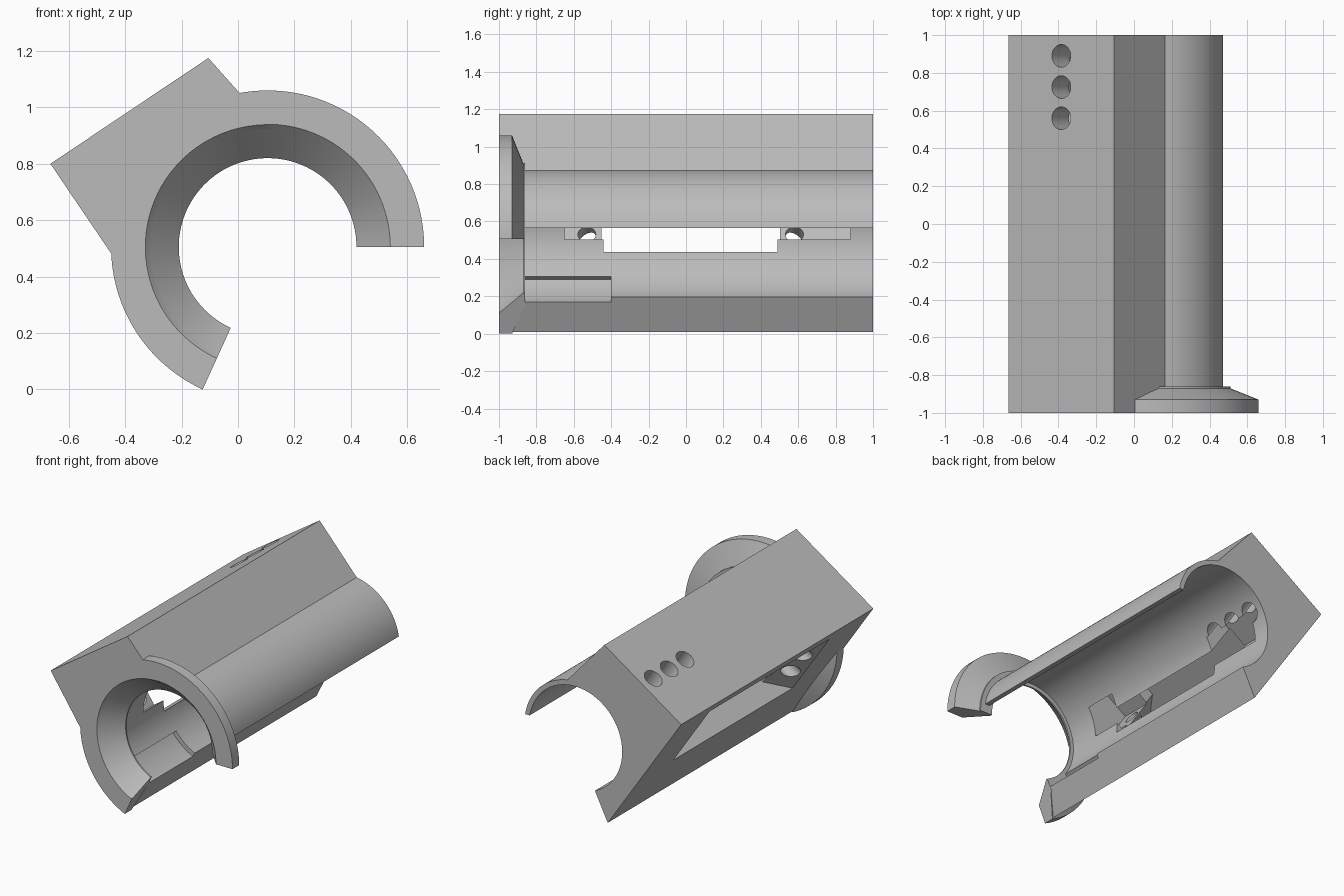
import bpy, bmesh, math
from mathutils import Vector

if "Cube" in bpy.data.objects:
    bpy.data.objects.remove(bpy.data.objects["Cube"])

CX, CZ = 0.105, 0.505           # bore axis
BORE, TUBE = 0.34, 0.372
CUT = math.radians(245.5)       # lower end of the open arc
CORNER = Vector((-0.665, 0, 0.80))
ACROSS = Vector((0.83, 0, 0.558))   # along the top face of the block
DOWN = Vector((0.558, 0, -0.83))    # along the side face of the block

grey = bpy.data.materials.new("plain grey")
grey.use_nodes = True
grey.diffuse_color = (0.5, 0.5, 0.5, 1)
grey.node_tree.nodes["Principled BSDF"].inputs["Base Color"].default_value = (0.5, 0.5, 0.5, 1)


def finish(name, bm):
    bmesh.ops.recalc_face_normals(bm, faces=bm.faces)
    mesh = bpy.data.meshes.new(name)
    bm.to_mesh(mesh)
    bm.free()
    mesh.materials.append(grey)
    obj = bpy.data.objects.new(name, mesh)
    bpy.context.collection.objects.link(obj)
    return obj


def polar(r, angle):
    return CX + r * math.cos(angle), CZ + r * math.sin(angle)


def arc(r, start, end, steps=64):
    return [polar(r, start + (end - start) * i / steps) for i in range(steps + 1)]


def prism(name, outline, y0, y1):
    """Extrude an x-z outline along y."""
    bm = bmesh.new()
    face = bm.faces.new([bm.verts.new((x, y0, z)) for x, z in outline])
    new = bmesh.ops.extrude_face_region(bm, geom=[face])["geom"]
    bmesh.ops.translate(bm, vec=(0, y1 - y0, 0),
                        verts=[v for v in new if isinstance(v, bmesh.types.BMVert)])
    return finish(name, bm)


def revolve(name, profile, start, end, steps=72):
    """Sweep a closed (radius, y) profile about the bore axis."""
    bm = bmesh.new()
    rings = []
    for i in range(steps + 1):
        angle = start + (end - start) * i / steps
        ring = []
        for r, y in profile:
            x, z = polar(r, angle)
            ring.append(bm.verts.new((x, y, z)))
        rings.append(ring)
    n = len(profile)
    for a, b in zip(rings, rings[1:]):
        for j in range(n):
            bm.faces.new((a[j], a[(j + 1) % n], b[(j + 1) % n], b[j]))
    bm.faces.new(rings[0])
    bm.faces.new(rings[-1])
    return finish(name, bm)


def place(a, b, y):
    return CORNER + ACROSS * a + DOWN * b + Vector((0, y, 0))


def wedge(name, near, far):
    """Convex cutter between two rectangles (a, b0, b1, y0, y1) in the block's frame."""
    bm = bmesh.new()
    for a, b0, b1, y0, y1 in (near, far):
        for b in (b0, b1):
            for y in (y0, y1):
                bm.verts.new(place(a, b, y))
    bmesh.ops.convex_hull(bm, input=bm.verts)
    return finish(name, bm)


def drill(name, start, end, radius):
    """Round cutter between two points."""
    axis = end - start
    bm = bmesh.new()
    bmesh.ops.create_cone(bm, cap_ends=True, segments=32, radius1=radius,
                          radius2=radius, depth=axis.length)
    bmesh.ops.rotate(bm, verts=bm.verts, matrix=axis.to_track_quat("Z", "Y").to_matrix())
    bmesh.ops.translate(bm, verts=bm.verts, vec=(start + end) / 2)
    return finish(name, bm)


def carve(obj, cutter):
    mod = obj.modifiers.new("cut", "BOOLEAN")
    mod.operation, mod.solver, mod.object = "DIFFERENCE", "EXACT", cutter
    bpy.context.view_layer.objects.active = obj
    bpy.ops.object.modifier_apply(modifier=mod.name)
    bpy.data.objects.remove(cutter)


# Body: block and thin half tube in one section
tube_end = math.asin(0.06 / TUBE)
tube_top = math.acos(0.06 / TUBE)
outline = [(-0.13, 0.01), (-0.665, 0.80), (-0.105, 1.175)]
outline += arc(TUBE, tube_top, tube_end, 32)
outline += arc(BORE, math.asin(0.06 / BORE), CUT, 80)
body = prism("body", outline, -1, 1)

# Funnel mouth
carve(body, prism("mouth_cutter", arc(0.402, 0, math.tau * 71 / 72, 71), -1.01, -0.96))
carve(body, revolve("funnel_cutter", [(0.2, -1.01), (0.442, -1.01), (0.32, -0.865), (0.2, -0.865)],
                    -0.3, CUT + 0.3))

# Flared side window
window = (0.07, 0.545)
carve(body, wedge("flare_cutter", (-0.01, *window, -0.61, 0.66), (0.13, *window, -0.44, 0.49)))
carve(body, wedge("throat_cutter", (0.1, *window, -0.44, 0.49), (0.26, *window, -0.44, 0.49)))

# Pockets at both ends of the window, each with two screw holes
for y0, y1, hole_y in ((-0.65, -0.43, -0.53), (0.48, 0.88, 0.58)):
    carve(body, wedge("pocket_cutter", (0.12, 0.16, 0.485, y0, y1), (0.34, 0.16, 0.485, y0, y1)))
    for b in (0.25, 0.405):
        carve(body, drill("screw_cutter", place(0.01, b, hole_y), place(0.2, b, hole_y), 0.048))

# Row of holes in the top face
for y in (0.56, 0.725, 0.89):
    carve(body, drill("top_hole_cutter", place(0.337, -0.05, y), place(0.337, 0.46, y), 0.06))

# Shallow recess along the lower edge of the bore
recess = arc(0.368, math.radians(216), CUT + 0.1, 16) + arc(0.3, CUT + 0.1, math.radians(216), 16)
carve(body, prism("recess_cutter", recess, -0.88, -0.4))

# Flange ring with a funnel inside
flange = revolve("flange", [(0.435, -1), (0.555, -1), (0.555, -0.93), (0.405, -0.87),
                            (0.405, -0.86), (0.315, -0.86), (0.315, -0.87)], 0, CUT)

for obj in (body, flange):
    bpy.ops.object.select_all(action="DESELECT")
    obj.select_set(True)
    bpy.context.view_layer.objects.active = obj
    bpy.ops.object.shade_smooth_by_angle(angle=math.radians(25))
